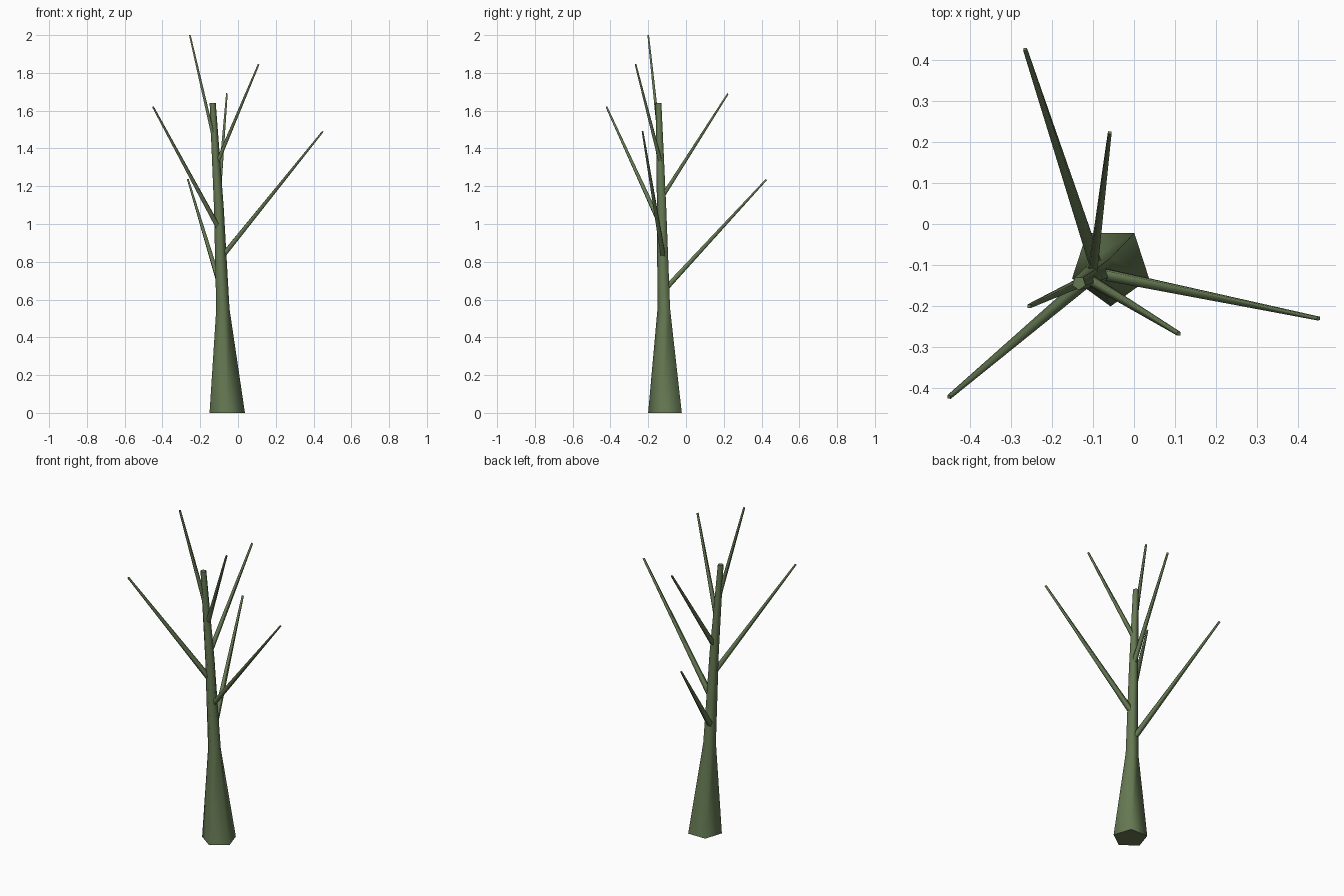
import bpy, bmesh, math
from mathutils import Vector

if "Cube" in bpy.data.objects:
    bpy.data.objects.remove(bpy.data.objects["Cube"])


def tube(name, rings, sides, mat, phase=0.0, along=None):
    """Skin a capped tube through rings of (x, y, z, radius)."""
    rot = Vector((0, 0, 1)).rotation_difference(along) if along else None
    bm = bmesh.new()
    loops = []
    for x, y, z, r in rings:
        loop = []
        for i in range(sides):
            a = phase + math.tau * i / sides
            off = Vector((math.cos(a), math.sin(a), 0)) * r
            if rot:
                off = rot @ off
            loop.append(bm.verts.new(Vector((x, y, z)) + off))
        loops.append(loop)
    for lo, hi in zip(loops, loops[1:]):
        for i in range(sides):
            j = (i + 1) % sides
            bm.faces.new((lo[i], lo[j], hi[j], hi[i])).smooth = True
    for cap in (loops[0][::-1], loops[-1]):
        face = bm.faces.new(cap)
        for e in face.edges:
            e.smooth = False
    mesh = bpy.data.meshes.new(name)
    bm.to_mesh(mesh)
    bm.free()
    mesh.materials.append(mat)
    obj = bpy.data.objects.new(name, mesh)
    bpy.context.collection.objects.link(obj)
    return obj


bark = bpy.data.materials.new("bark")
bark.diffuse_color = (0.13, 0.19, 0.085, 1)
bark.use_nodes = True
bark.node_tree.nodes["Principled BSDF"].inputs["Base Color"].default_value = bark.diffuse_color

# Five-sided leaning trunk with a flared foot
tube("trunk", [(-0.057, -0.102, 0.0, 0.0985),
               (-0.080, -0.114, 0.55, 0.037),
               (-0.102, -0.127, 1.10, 0.027),
               (-0.134, -0.144, 1.64, 0.017)], 5, bark, -math.pi / 2)

# Tapered branches: start on the trunk axis, tip, base radius
branches = [
    ((-0.088, -0.115, 0.65), (-0.265, 0.425, 1.235), 0.018),
    ((-0.090, -0.119, 0.82), (0.449, -0.230, 1.490), 0.018),
    ((-0.098, -0.123, 0.97), (-0.450, -0.421, 1.620), 0.017),
    ((-0.102, -0.128, 1.14), (-0.059, 0.222, 1.690), 0.015),
    ((-0.112, -0.133, 1.32), (0.109, -0.267, 1.845), 0.014),
    ((-0.121, -0.138, 1.42), (-0.255, -0.200, 2.000), 0.013),
]
for n, (a, b, r) in enumerate(branches, 1):
    tube(f"branch_{n}", [(*a, r), (*b, 0.006)], 4, bark, math.pi / 4,
         (Vector(b) - Vector(a)).normalized())
